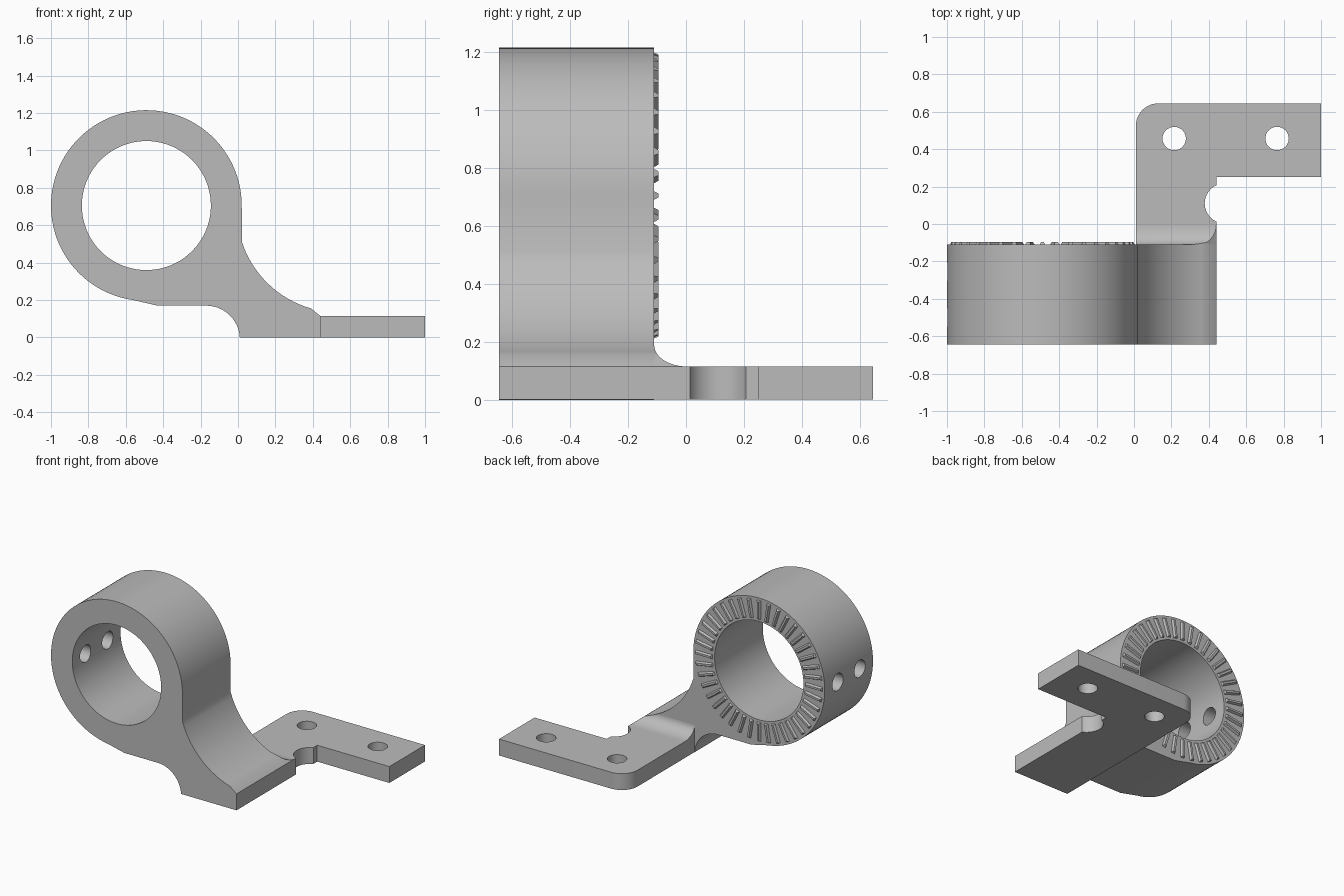
import bpy, bmesh
from math import cos, sin, radians, pi
from mathutils import Matrix, Vector

cube = bpy.data.objects.get("Cube")
if cube:
    bpy.data.objects.remove(cube, do_unlink=True)

grey = bpy.data.materials.new("plain_grey")
grey.use_nodes = True
COLOUR = (0.5, 0.5, 0.5, 1)
grey.diffuse_color = COLOUR
grey.node_tree.nodes["Principled BSDF"].inputs["Base Color"].default_value = COLOUR


def arc(cx, cy, rx, start, end, steps, ry=None):
    """Points along a circular or elliptical arc, angles in degrees."""
    ry = ry or rx
    angles = [radians(start + (end - start) * i / steps) for i in range(steps + 1)]
    return [(cx + rx * cos(a), cy + ry * sin(a)) for a in angles]


def circle(cx, cy, r, steps):
    return arc(cx, cy, r, 0, 360, steps)[:-1]


def finish(name, bm):
    bmesh.ops.recalc_face_normals(bm, faces=bm.faces)
    mesh = bpy.data.meshes.new(name)
    bm.to_mesh(mesh)
    bm.free()
    mesh.materials.append(grey)
    obj = bpy.data.objects.new(name, mesh)
    bpy.context.collection.objects.link(obj)
    return obj


def prism(name, loops, axis, low, high):
    """Extrude outline loops (later loops are holes) along an axis."""
    place = {"x": lambda u, v: (low, u, v),
             "y": lambda u, v: (u, low, v),
             "z": lambda u, v: (u, v, low)}[axis]
    bm = bmesh.new()
    for loop in loops:
        verts = [bm.verts.new(place(u, v)) for u, v in loop]
        for a, b in zip(verts, verts[1:] + verts[:1]):
            bm.edges.new((a, b))
    bmesh.ops.triangle_fill(bm, use_beauty=True, edges=bm.edges[:])
    out = bmesh.ops.extrude_face_region(bm, geom=bm.faces[:] + bm.edges[:] + bm.verts[:])
    moved = [g for g in out["geom"] if isinstance(g, bmesh.types.BMVert)]
    shift = Vector([high - low if a == axis else 0 for a in "xyz"])
    bmesh.ops.translate(bm, verts=moved, vec=shift)
    return finish(name, bm)


def carve(obj, tool, operation):
    mod = obj.modifiers.new("carve", "BOOLEAN")
    mod.operation, mod.solver, mod.object = operation, "EXACT", tool
    bpy.context.view_layer.objects.active = obj
    bpy.ops.object.modifier_apply(modifier=mod.name)
    bpy.data.objects.remove(tool, do_unlink=True)


FRONT, BACK, PLATE_TOP = -0.645, -0.11, 0.115
CX, CZ, OUTER, INNER = -0.49, 0.705, 0.51, 0.345

# Clamp ring flowing into a curved foot
outline = arc(CX, CZ, OUTER, 0, 262, 72)
outline += [(-0.43, 0.17)]
outline += arc(-0.17, -0.01, 0.18, 90, 3, 12)
outline += [(0.01, 0), (0.44, 0), (0.44, PLATE_TOP)]
outline += arc(0.54, 0.68, 0.546, 254, 198, 16)
body = prism("clamp_ring", [outline, circle(CX, CZ, INNER, 80)], "y", FRONT, BACK)

# Two screw holes through the side wall of the ring
for y in (-0.255, -0.5):
    drill = prism("drill", [circle(y, CZ, 0.06, 32)], "x", -1.1, CX)
    carve(body, drill, "DIFFERENCE")

# L-shaped mounting plate with a rounded corner, relief notch and two holes
plate_outline = [(0.01, BACK), (0.44, BACK)]
plate_outline += arc(0.485, 0.11, 0.107, 245, 115, 16)
plate_outline += [(0.44, 0.25), (1.0, 0.25), (1.0, 0.645)]
plate_outline += arc(0.13, 0.525, 0.12, 90, 180, 12)
plate_holes = [circle(x, 0.457, 0.0625, 32) for x in (0.215, 0.765)]
plate = prism("mounting_plate", [plate_outline] + plate_holes, "z", 0, PLATE_TOP)

# Fillet between the back of the foot and the plate, trimmed to the foot outline
fillet_outline = [(-0.115, 0.1), (0, 0.1)]
fillet_outline += arc(0, 0.19, 0.11, 270, 180, 12, ry=0.075) + [(-0.115, 0.19)]
fillet = prism("foot_fillet", [fillet_outline], "x", 0.01, 0.5)
carve(fillet, prism("trim", [outline], "y", -0.2, 0.1), "INTERSECT")

# Radial grip ridges on the back face
COUNT = 40
bm = bmesh.new()
for i in range(COUNT):
    turn = Matrix.Translation((CX, BACK, CZ)) @ Matrix.Rotation(2 * pi * i / COUNT, 4, "Y")
    base = [(0.36, -0.017), (0.495, -0.017), (0.495, 0.017), (0.36, 0.017)]
    crest = [(0.368, -0.007), (0.487, -0.007), (0.487, 0.007), (0.368, 0.007)]
    low = [bm.verts.new(turn @ Vector((r, -0.005, w))) for r, w in base]
    high = [bm.verts.new(turn @ Vector((r, 0.015, w))) for r, w in crest]
    bm.faces.new(low)
    bm.faces.new(high)
    for k in range(4):
        n = (k + 1) % 4
        bm.faces.new((low[k], low[n], high[n], high[k]))
finish("grip_ridges", bm)

# Smooth curved walls, crisp edges
bpy.ops.object.select_all(action="DESELECT")
for obj in (body, plate, fillet):
    obj.select_set(True)
bpy.context.view_layer.objects.active = body
bpy.ops.object.shade_smooth_by_angle(angle=radians(25))
